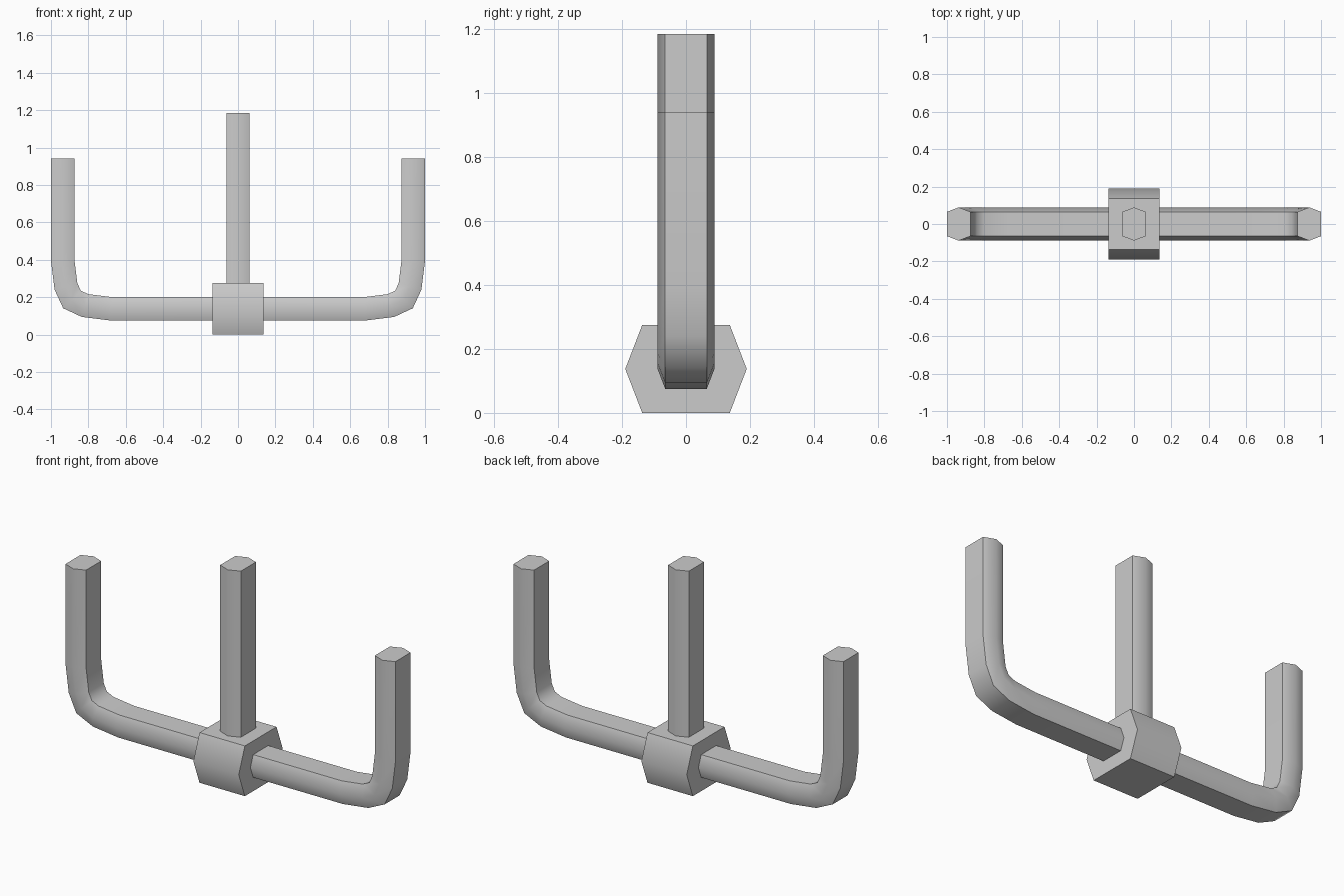
import bpy, bmesh
from math import radians
from mathutils import Vector

cube = bpy.data.objects.get("Cube")
if cube:
    bpy.data.objects.remove(cube, do_unlink=True)

GREY = (0.6, 0.6, 0.6, 1)
metal = bpy.data.materials.new("grey_metal")
metal.use_nodes = True
metal.diffuse_color = GREY
metal.node_tree.nodes["Principled BSDF"].inputs["Base Color"].default_value = GREY


def hex_sweep(name, path, half, flat, point):
    """Sweep a stretched hexagon along a path in the XZ plane, with mitred joints."""
    section = [(half, flat), (0, point), (-half, flat),
               (-half, -flat), (0, -point), (half, -flat)]
    pts = [Vector((x, 0, z)) for x, z in path]
    dirs = [(b - a).normalized() for a, b in zip(pts, pts[1:])]
    bm = bmesh.new()
    rings = []
    for i, p in enumerate(pts):
        before, after = dirs[max(i - 1, 0)], dirs[min(i, len(dirs) - 1)]
        tangent = (before + after).normalized()
        side = Vector((tangent.z, 0, -tangent.x)) / tangent.dot(after)
        rings.append([bm.verts.new(p + side * s + Vector((0, y, 0))) for s, y in section])
    for a, b in zip(rings, rings[1:]):
        for k in range(6):
            n = (k + 1) % 6
            bm.faces.new((a[k], a[n], b[n], b[k]))
    bm.faces.new(rings[0])
    bm.faces.new(rings[-1])
    bmesh.ops.recalc_face_normals(bm, faces=bm.faces)
    mesh = bpy.data.meshes.new(name)
    bm.to_mesh(mesh)
    bm.free()
    mesh.materials.append(metal)
    obj = bpy.data.objects.new(name, mesh)
    bpy.context.collection.objects.link(obj)
    bpy.ops.object.select_all(action='DESELECT')
    obj.select_set(True)
    bpy.context.view_layer.objects.active = obj
    bpy.ops.object.shade_smooth_by_angle(angle=radians(50))
    return obj


AXIS = 0.1375                       # height of the crossbar
REACH = 0.9375                      # x of the upright tines
BAR = dict(half=0.0625, flat=0.065, point=0.089)

# Crossbar with both ends bent upwards
bend = [(0, 0.26), (0.0175, 0.12), (0.05, 0.05), (0.12, 0.0175), (0.26, 0)]
right_half = [(-REACH, 0.94)] + [(-REACH + x, AXIS + z) for x, z in bend]
left_half = [(-x, z) for x, z in reversed(right_half)]
hex_sweep("bent_crossbar", right_half + left_half, **BAR)

# Straight centre tine
hex_sweep("centre_tine", [(0, AXIS), (0, 1.185)], **BAR)

# Hexagonal hub around the joint
hex_sweep("hub", [(-AXIS, AXIS), (AXIS, AXIS)], half=AXIS, flat=0.137, point=0.19)
